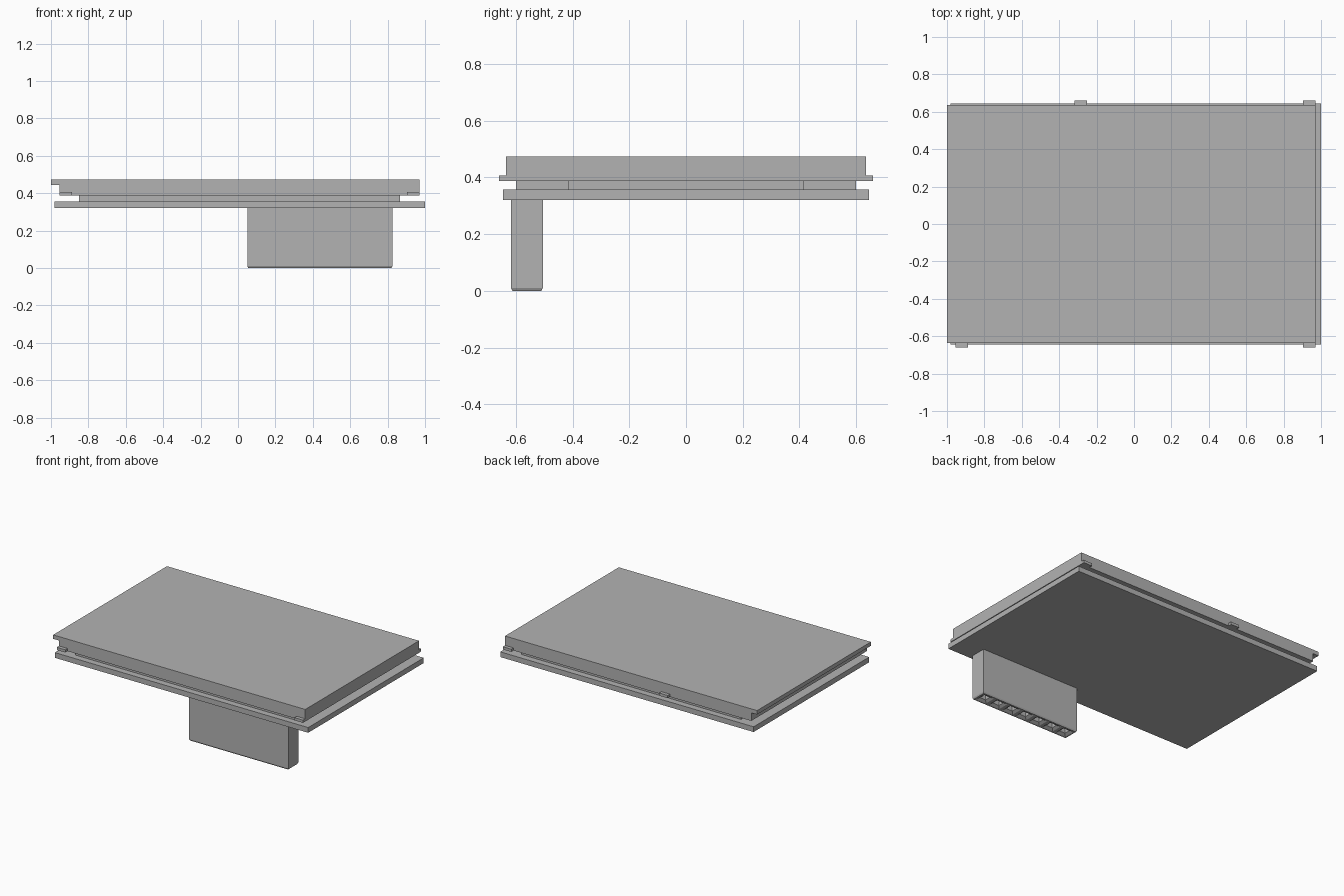
import bpy, bmesh
from mathutils import Vector

cube = bpy.data.objects.get("Cube")
if cube:
    bpy.data.objects.remove(cube, do_unlink=True)

grey = bpy.data.materials.new("plain_grey")
grey.use_nodes = True
colour = (0.45, 0.45, 0.45, 1)
grey.diffuse_color = colour
grey.node_tree.nodes["Principled BSDF"].inputs["Base Color"].default_value = colour


def finish(name, bm):
    bmesh.ops.recalc_face_normals(bm, faces=bm.faces)
    mesh = bpy.data.meshes.new(name)
    bm.to_mesh(mesh)
    bm.free()
    mesh.materials.append(grey)
    obj = bpy.data.objects.new(name, mesh)
    bpy.context.collection.objects.link(obj)
    return obj


def box_mesh(x, y, z):
    bm = bmesh.new()
    bmesh.ops.create_cube(bm, size=1)
    for v in bm.verts:
        v.co = Vector([(r[0] + r[1]) / 2 + c * (r[1] - r[0]) for c, r in zip(v.co, (x, y, z))])
    return bm


def box(name, x, y, z):
    return finish(name, box_mesh(x, y, z))


# Circuit board
BOARD_TOP, PANEL_BOTTOM = 0.357, 0.388
box("circuit_board", (-0.98, 1.0), (-0.645, 0.645), (0.32, BOARD_TOP))

# Spacer: two long strips with a slightly recessed core between them
gap = (BOARD_TOP, PANEL_BOTTOM)
box("spacer_core", (-0.83, 0.845), (-0.415, 0.415), gap)
for side, y in (("front", (-0.6, -0.415)), ("back", (0.415, 0.6))):
    box(side + "_spacer", (-0.85, 0.865), y, gap)

# Display panel: stepped profile with an overhanging lip, extruded along y
bm = bmesh.new()
profile = [(-0.955, PANEL_BOTTOM), (0.97, PANEL_BOTTOM), (0.97, 0.473),
           (-1.0, 0.473), (-1.0, 0.445), (-0.955, 0.445)]
face = bm.faces.new([bm.verts.new((x, -0.635, z)) for x, z in profile])
ext = bmesh.ops.extrude_face_region(bm, geom=[face])
bmesh.ops.translate(bm, vec=(0, 1.27, 0),
                    verts=[g for g in ext["geom"] if isinstance(g, bmesh.types.BMVert)])
finish("display_panel", bm)

# Small clips along the long edges
for name, x, side in (("front_right_clip", -0.92, -1), ("front_left_clip", 0.9375, -1),
                      ("back_middle_clip", -0.285, 1), ("back_left_clip", 0.9375, 1)):
    box(name, (x - 0.034, x + 0.0325), sorted((side * 0.62, side * 0.66)),
        (PANEL_BOTTOM, 0.407))

# Socket header with a chamfered rim and a row of funnel-shaped holes
PINS, X0, X1 = 7, 0.05, 0.825
bm = box_mesh((X0, X1), (-0.617, -0.505), (0.0, 0.32))
bmesh.ops.bisect_plane(bm, geom=bm.verts[:] + bm.edges[:] + bm.faces[:],
                       plane_co=(0, 0, 0.01), plane_no=(0, 0, 1))
centre = Vector(((X0 + X1) / 2, -0.561, 0))
for v in bm.verts:
    if v.co.z < 0.001:
        for axis in (0, 1):
            v.co[axis] -= 0.005 if v.co[axis] > centre[axis] else -0.005


def bottom_faces():
    return [f for f in bm.faces if all(v.co.z < 0.001 for v in f.verts)]


for i in range(1, PINS):
    faces = bottom_faces()
    geom = faces + list({e for f in faces for e in f.edges}) + list({v for f in faces for v in f.verts})
    bmesh.ops.bisect_plane(bm, geom=geom, plane_co=(X0 + (X1 - X0) * i / PINS, 0, 0),
                           plane_no=(1, 0, 0))
bm.normal_update()
holes = bottom_faces()
for thickness, depth in ((0.012, 0), (0.018, -0.012), (0.0005, -0.2)):
    bmesh.ops.inset_individual(bm, faces=holes, thickness=thickness, depth=depth,
                               use_even_offset=True)
    bm.normal_update()
finish("socket_header", bm)
